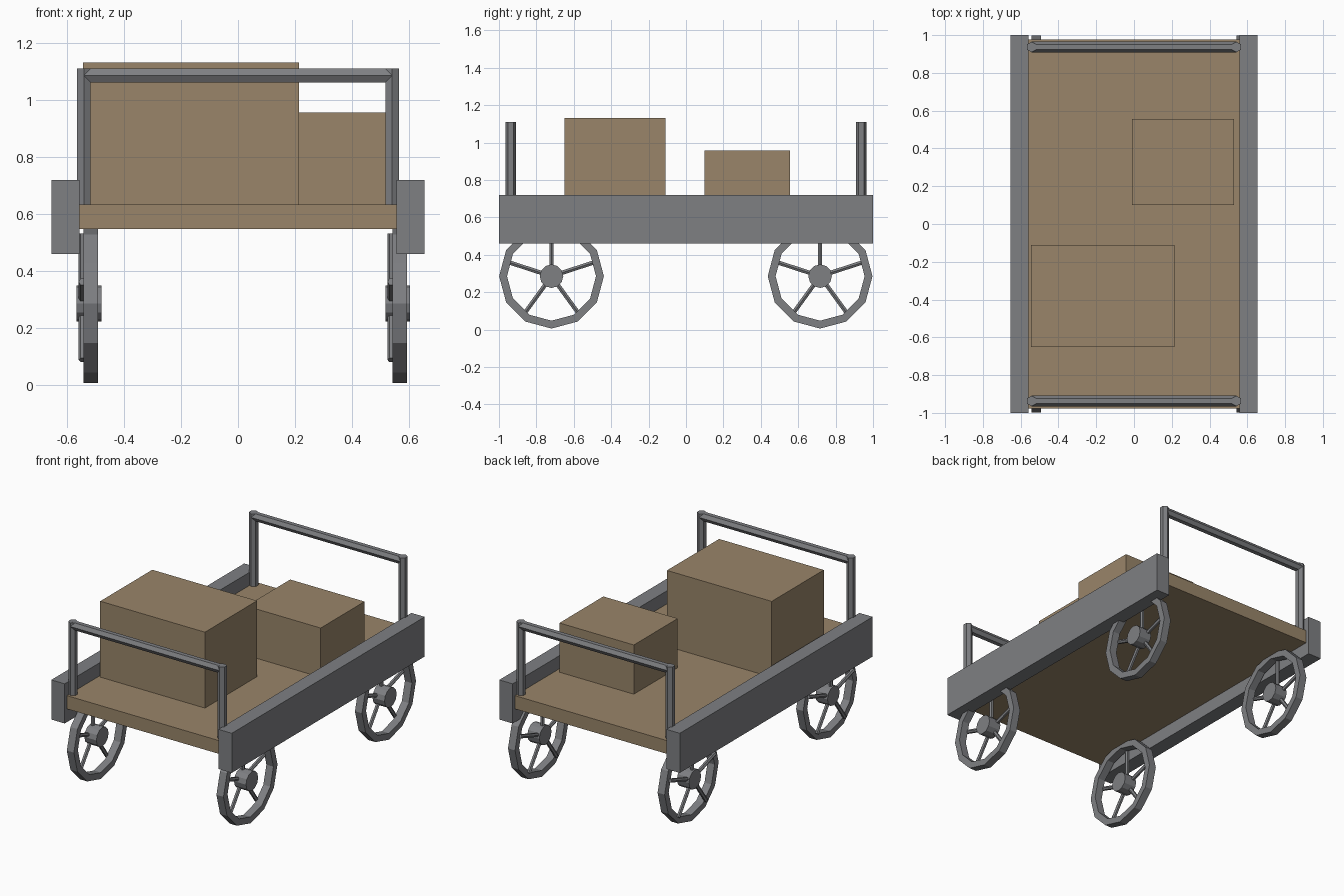
import bpy, bmesh
from math import cos, sin, tau
from mathutils import Vector

if "Cube" in bpy.data.objects:
    bpy.data.objects.remove(bpy.data.objects["Cube"], do_unlink=True)


def material(name, colour):
    mat = bpy.data.materials.new(name)
    mat.use_nodes = True
    mat.diffuse_color = colour
    mat.node_tree.nodes["Principled BSDF"].inputs["Base Color"].default_value = colour
    return mat


wood = material("tan wood", (0.32, 0.235, 0.142, 1))
steel = material("grey steel", (0.21, 0.214, 0.226, 1))


def finish(name, bm, mat):
    bmesh.ops.recalc_face_normals(bm, faces=bm.faces)
    mesh = bpy.data.meshes.new(name)
    bm.to_mesh(mesh)
    bm.free()
    mesh.materials.append(mat)
    return place(name, mesh)


def place(name, mesh, location=(0, 0, 0)):
    obj = bpy.data.objects.new(name, mesh)
    obj.location = location
    bpy.context.collection.objects.link(obj)
    return obj


def box(name, low, high, mat):
    low, high = Vector(low), Vector(high)
    bm = bmesh.new()
    bmesh.ops.create_cube(bm, size=1)
    bmesh.ops.scale(bm, vec=high - low, verts=bm.verts)
    bmesh.ops.translate(bm, vec=(low + high) / 2, verts=bm.verts)
    return finish(name, bm, mat)


def loop(bm, centre, axis, corner, radius, sides):
    """Ring of vertices around an axis, the first one towards corner."""
    u = Vector(corner).normalized()
    w = Vector(axis).normalized().cross(u)
    angles = [tau * i / sides for i in range(sides)]
    return [bm.verts.new(Vector(centre) + radius * (u * cos(a) + w * sin(a))) for a in angles]


def bridge(bm, a, b):
    for i in range(len(a)):
        j = (i + 1) % len(a)
        bm.faces.new((a[i], a[j], b[j], b[i]))


def prism(bm, start, end, corner, radius, sides):
    axis = Vector(end) - Vector(start)
    a = loop(bm, start, axis, corner, radius, sides)
    b = loop(bm, end, axis, corner, radius, sides)
    bridge(bm, a, b)
    bm.faces.new(a)
    bm.faces.new(b)


X, Y, Z = Vector((1, 0, 0)), Vector((0, 1, 0)), Vector((0, 0, 1))

# Cart bed and cargo
DECK = 0.634
box("deck", (-0.56, -0.977, 0.547), (0.56, 0.977, DECK), wood)
box("large_crate", (-0.545, -0.65, DECK), (0.215, -0.11, 1.132), wood)
box("small_crate", (-0.01, 0.1, DECK), (0.53, 0.555, 0.957), wood)

# Side rails
box("left_side_rail", (0.558, -1, 0.46), (0.655, 1, 0.72), steel)
box("right_side_rail", (-0.655, -1, 0.46), (-0.558, 1, 0.72), steel)

# End handles: two hexagonal posts and a crossbar
for end, y in (("front", -0.937), ("back", 0.937)):
    for side, x in (("left", 0.542), ("right", -0.542)):
        bm = bmesh.new()
        prism(bm, (x, y, DECK - 0.02), (x, y, 1.111), Y, 0.028, 6)
        finish(f"{end}_{side}_handle_post", bm, steel)
    bm = bmesh.new()
    prism(bm, (-0.542, y, 1.087), (0.542, y, 1.087), Y, 0.028, 6)
    finish(f"{end}_handle_bar", bm, steel)

# Wheel parts around the origin, axle along x
bm = bmesh.new()
rings = [loop(bm, X * x, X, Z, r, 12)
         for x, r in ((-0.0255, 0.28), (0.0255, 0.28), (0.0255, 0.238), (-0.0255, 0.238))]
for i in range(4):
    bridge(bm, rings[i], rings[(i + 1) % 4])
rim = finish("wheel_rim", bm, steel)

bm = bmesh.new()
prism(bm, X * -0.05, X * 0.037, Z, 0.063, 12)
hub = finish("wheel_hub", bm, steel)

bm = bmesh.new()
for i in range(5):
    a = tau * i / 5
    out = Y * sin(a) + Z * cos(a)
    prism(bm, X * -0.03 + out * 0.04, X * -0.03 + out * 0.246, X, 0.013, 6)
spokes = finish("wheel_spokes", bm, steel)

# Four wheels sharing the same meshes
AXLE = 0.286
spots = [(f"{end}_{side}", (x, y, AXLE))
         for end, y in (("front", -0.719), ("back", 0.717))
         for side, x in (("left", 0.5685), ("right", -0.5175))]
for part in (rim, hub, spokes):
    for spot, location in spots:
        place(f"{spot}_{part.name}", part.data, location)
    bpy.data.objects.remove(part)
